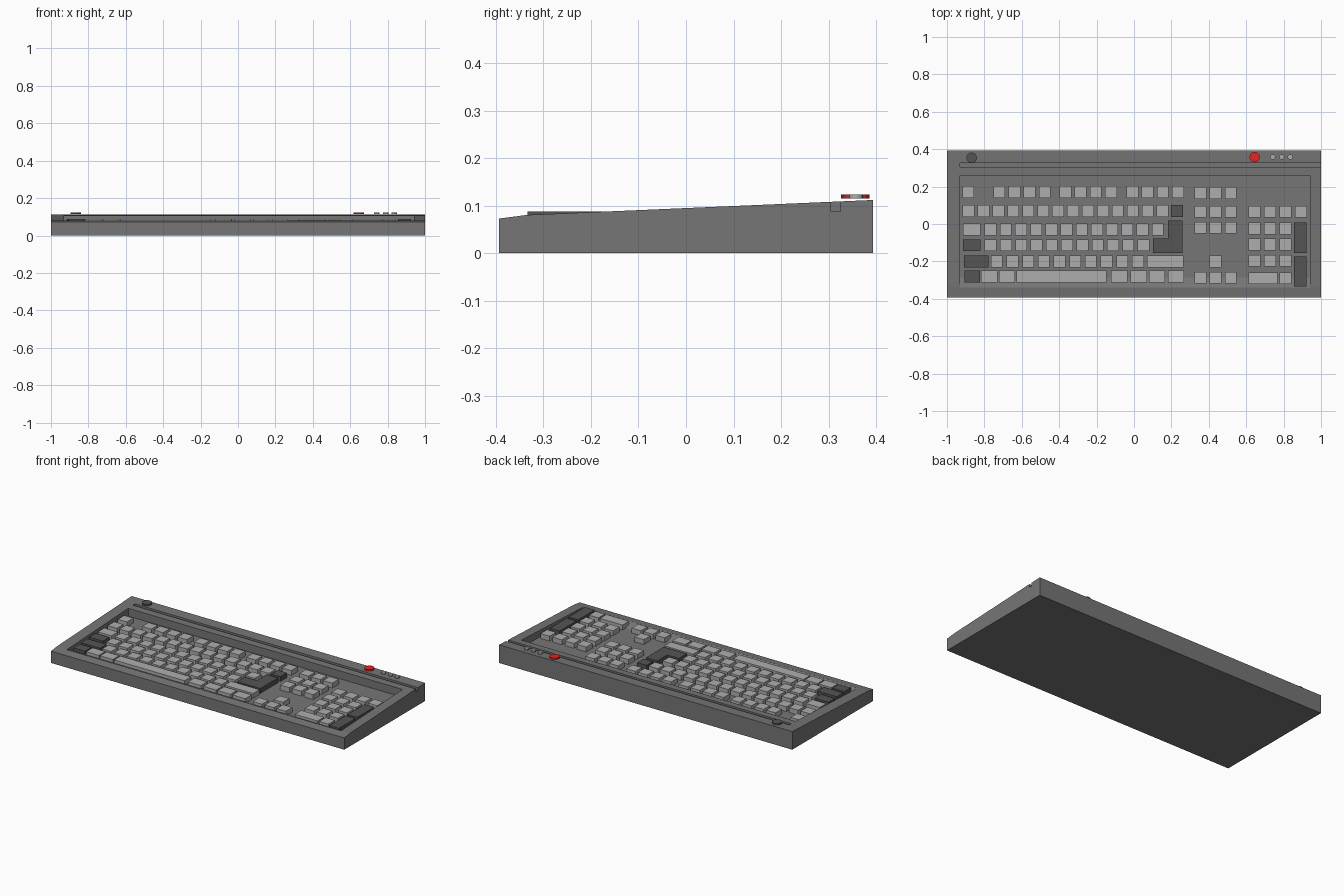
import bpy, bmesh

if "Cube" in bpy.data.objects:
    bpy.data.objects.remove(bpy.data.objects["Cube"])


def material(name, rgb):
    m = bpy.data.materials.new(name)
    m.diffuse_color = (*rgb, 1)
    m.use_nodes = True
    m.node_tree.nodes["Principled BSDF"].inputs["Base Color"].default_value = m.diffuse_color
    return m


CASE = material("case_grey", (0.18, 0.18, 0.18))
LIGHT = material("key_light_grey", (0.42, 0.42, 0.42))
DARK = material("key_dark_grey", (0.09, 0.09, 0.09))
RED = material("lamp_red", (0.75, 0.02, 0.02))


def finish(bm, name, mat):
    bmesh.ops.recalc_face_normals(bm, faces=bm.faces)
    mesh = bpy.data.meshes.new(name)
    bm.to_mesh(mesh)
    bm.free()
    mesh.materials.append(mat)
    ob = bpy.data.objects.new(name, mesh)
    bpy.context.collection.objects.link(ob)
    return ob


def prism(name, pts, axis, lo, hi, mat):
    """Extrude a 2D outline along x (outline in y,z) or z (outline in x,y)."""
    bm = bmesh.new()
    place = (lambda a, b, t: (t, a, b)) if axis == "x" else (lambda a, b, t: (a, b, t))
    face = bm.faces.new([bm.verts.new(place(a, b, lo)) for a, b in pts])
    ext = bmesh.ops.extrude_face_region(bm, geom=[face])
    move = (hi - lo, 0, 0) if axis == "x" else (0, 0, hi - lo)
    bmesh.ops.translate(bm, vec=move, verts=[v for v in ext["geom"] if isinstance(v, bmesh.types.BMVert)])
    return finish(bm, name, mat)


def cut(target, cutter):
    cutter.hide_render = True
    mod = target.modifiers.new("cut", "BOOLEAN")
    mod.operation, mod.solver, mod.object = "DIFFERENCE", "EXACT", cutter
    bpy.context.view_layer.objects.active = target
    bpy.ops.object.modifier_apply(modifier=mod.name)
    bpy.data.objects.remove(cutter)


# Wedge case with sunken key bed and a slot that runs out at the right end
FLOOR, KEY_TOP = 0.058, 0.088
case = prism("case", [(-0.393, 0), (0.393, 0), (0.393, 0.112), (-0.335, 0.0805), (-0.393, 0.073)],
             "x", -1, 1, CASE)
cut(case, prism("bed_cutter", [(-0.34, 0.2), (-0.34, 0.0795), (-0.285, FLOOR), (0.26, FLOOR), (0.26, 0.2)],
                "x", -0.93, 0.94, CASE))
cut(case, prism("slot_cutter", [(0.305, 0.2), (0.305, 0.088), (0.325, 0.088), (0.325, 0.2)],
                "x", -0.93, 1.1, CASE))


def key(name, x0, x1, y0, y1, mat=LIGHT):
    return prism(name, [(x0, y0), (x1, y0), (x1, y1), (x0, y1)], "z", FLOOR - 0.003, KEY_TOP, mat)


W = 0.063  # standard key width and depth


def row(name, x, y, count, pitch=0.081, mat=LIGHT):
    for i in range(count):
        key(f"{name}_{i + 1}", x + i * pitch, x + i * pitch + W, y - W / 2, y + W / 2, mat)


def wide(name, x0, x1, y, mat=LIGHT):
    key(name, x0, x1, y - W / 2, y + W / 2, mat)


Y_FN, Y_NUM, Y_TOP, Y_HOME, Y_LOW, Y_SPACE = 0.171, 0.07, -0.029, -0.114, -0.2, -0.281

# Function row
row("escape_key", -0.918, Y_FN, 1)
for g, x in enumerate((-0.752, -0.398, -0.04)):
    row(f"function_key_{'abc'[g]}", x, Y_FN, 4)

# Number row
row("number_key", -0.916, Y_NUM, 14, 0.0798)
row("backspace_key", 0.199, Y_NUM, 1, mat=DARK)

# Letter rows
wide("tab_key", -0.914, -0.82, Y_TOP)
row("top_letter_key", -0.798, Y_TOP, 12, 0.0812)
wide("caps_key", -0.914, -0.82, Y_HOME, DARK)
row("home_letter_key", -0.798, Y_HOME, 11, 0.0818)
wide("left_shift_key", -0.91, -0.778, Y_LOW, DARK)
row("low_letter_key", -0.765, Y_LOW, 10, 0.0838)
wide("right_shift_key", 0.07, 0.265, Y_LOW)

# L-shaped return key
prism("return_key", [(0.102, -0.154), (0.26, -0.154), (0.26, 0.018), (0.182, 0.018),
                     (0.182, -0.078), (0.102, -0.078)], "z", FLOOR - 0.003, KEY_TOP, DARK)

# Space bar row
wide("left_control_key", -0.905, -0.824, Y_SPACE, DARK)
wide("space_bar", -0.627, -0.146, Y_SPACE)
for i, x in enumerate((-0.817, -0.722, -0.122, -0.018, 0.08, 0.181)):
    wide(f"modifier_key_{i + 1}", x, x + 0.087, Y_SPACE)

# Navigation block and arrows
for n, y in enumerate((0.166, 0.065, -0.02)):
    row(f"navigation_key_{n + 1}", 0.324, y, 3)
row("arrow_up_key", 0.405, Y_LOW, 1)
row("arrow_key", 0.324, -0.287, 3)

# Number pad
row("pad_top_key", 0.613, 0.065, 4, 0.083)
for n, y in enumerate((-0.024, -0.109, -0.196)):
    row(f"pad_key_{n + 1}", 0.613, y, 3, 0.083)
wide("pad_zero_key", 0.613, 0.768, -0.29)
row("pad_point_key", 0.779, -0.29, 1)
key("pad_plus_key", 0.856, 0.922, -0.155, 0.009, DARK)
key("pad_enter_key", 0.856, 0.922, -0.333, -0.173, DARK)


# Round button and lamps above the slot
def disc(name, x, y, r, mat):
    bm = bmesh.new()
    bmesh.ops.create_cone(bm, cap_ends=True, segments=16, radius1=r, radius2=r, depth=0.009)
    bmesh.ops.translate(bm, vec=(x, y, 0.1195), verts=bm.verts)
    finish(bm, name, mat)


disc("round_button", -0.868, 0.354, 0.028, DARK)
disc("red_lamp", 0.645, 0.358, 0.028, RED)
for i, x in enumerate((0.742, 0.79, 0.835)):
    disc(f"status_lamp_{i + 1}", x, 0.358, 0.014, LIGHT)
